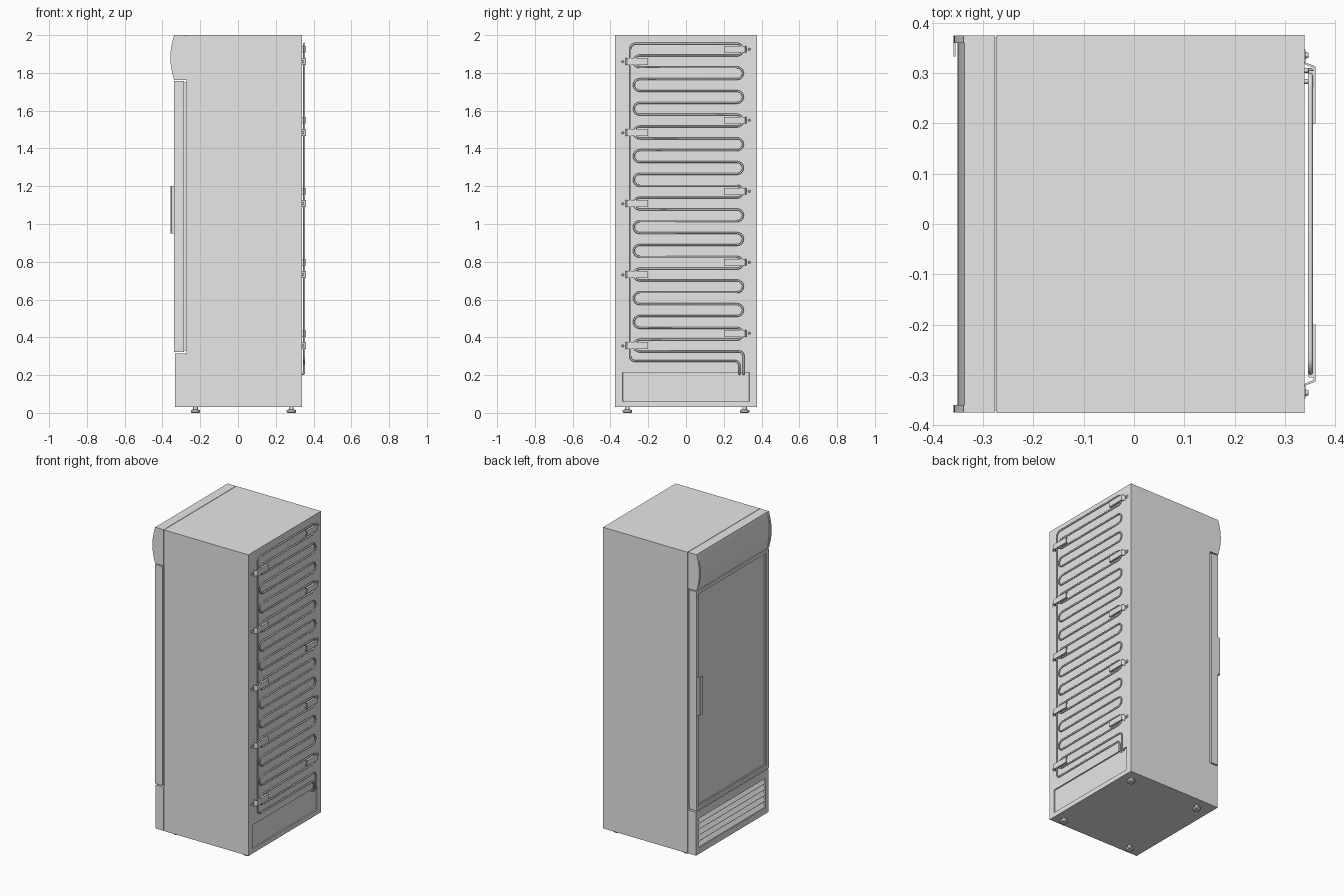
import bpy, bmesh, math
from mathutils import Vector, Matrix

if "Cube" in bpy.data.objects:
    bpy.data.objects.remove(bpy.data.objects["Cube"], do_unlink=True)

grey = bpy.data.materials.new("light grey")
grey.use_nodes = True
grey.diffuse_color = (0.8, 0.8, 0.8, 1)
grey.node_tree.nodes["Principled BSDF"].inputs["Base Color"].default_value = (0.8, 0.8, 0.8, 1)


def finish(name, bm, smooth=False):
    bmesh.ops.recalc_face_normals(bm, faces=bm.faces[:])
    mesh = bpy.data.meshes.new(name)
    bm.to_mesh(mesh)
    bm.free()
    mesh.materials.append(grey)
    ob = bpy.data.objects.new(name, mesh)
    bpy.context.collection.objects.link(ob)
    if smooth:
        bpy.ops.object.select_all(action="DESELECT")
        ob.select_set(True)
        bpy.context.view_layer.objects.active = ob
        bpy.ops.object.shade_smooth_by_angle(angle=math.radians(35))
    return ob


def add_box(bm, lo, hi):
    lo, hi = Vector(lo), Vector(hi)
    m = Matrix.Translation((lo + hi) / 2) @ Matrix.Diagonal((hi - lo).to_4d())
    return bmesh.ops.create_cube(bm, size=1, matrix=m)["verts"]


def box(name, lo, hi):
    bm = bmesh.new()
    add_box(bm, lo, hi)
    return finish(name, bm)


def prism(bm, points, offset):
    """Extrude a closed outline of 3D points along offset."""
    face = bm.faces.new([bm.verts.new(p) for p in points])
    out = bmesh.ops.extrude_face_region(bm, geom=[face])["geom"]
    bmesh.ops.translate(bm, vec=offset, verts=[v for v in out if isinstance(v, bmesh.types.BMVert)])


def recess(bm, direction, lo, hi, depth):
    """Sink a rectangle (y, z limits) into the face looking along x."""
    face = max(bm.faces, key=lambda f: f.calc_center_median().x * direction)
    inner = bmesh.ops.extrude_discrete_faces  # flat inset first, then push inward
    bmesh.ops.inset_region(bm, faces=[face], thickness=0.01)
    for v in face.verts:
        v.co.y = lo[0] if v.co.y < 0 else hi[0]
        v.co.z = lo[1] if v.co.z < face_mid(lo, hi, v, face) else hi[1]
    bmesh.ops.inset_region(bm, faces=[face], thickness=0.0005)
    for v in face.verts:
        v.co.x -= direction * depth


def face_mid(lo, hi, v, face):
    # Vertices already moved sit on a limit; the rest compare with the loop centre
    if abs(v.co.z - lo[1]) < 1e-6:
        return hi[1]
    if abs(v.co.z - hi[1]) < 1e-6:
        return lo[1]
    return sum(w.co.z for w in face.verts) / 4


def recessed_box(name, lo, hi, direction, rlo, rhi, depth):
    bm = bmesh.new()
    add_box(bm, lo, hi)
    bm.normal_update()
    face = max(bm.faces, key=lambda f: f.calc_center_median().x * direction)
    mid = face.calc_center_median().z
    bmesh.ops.inset_region(bm, faces=[face], thickness=0.01)
    for v in face.verts:
        v.co.z = rlo[1] if v.co.z < mid else rhi[1]
        v.co.y = rlo[0] if v.co.y < 0 else rhi[0]
    bmesh.ops.inset_region(bm, faces=[face], thickness=0.0005)
    for v in face.verts:
        v.co.x -= direction * depth
    return finish(name, bm)


del recess, face_mid

BACK, W = 0.338, 0.375

# Cabinet with the sunken service panel on the rear
recessed_box("cabinet", (-0.273, -W, 0.03), (BACK, W, 2), 1, (-0.335, 0.06), (0.335, 0.215), 0.008)

# Door with gasket, stepped frame and sunken glass
box("door_gasket", (-0.286, -0.362, 0.33), (-0.272, 0.362, 1.75))
bm = bmesh.new()
add_box(bm, (-0.338, -0.373, 0.322), (-0.286, 0.373, 1.756))
bm.normal_update()
glass = min(bm.faces, key=lambda f: f.calc_center_median().x)
for width, sink in ((0.03, 0), (0.003, 0.006), (0.012, 0), (0.002, 0.004)):
    bmesh.ops.inset_region(bm, faces=[glass], thickness=width)
    for v in glass.verts:
        v.co.x += sink
finish("door", bm)

# Handle: hooked strip along the door's opening edge
bm = bmesh.new()
hook = [(-0.337, 0.371), (-0.353, 0.371), (-0.358, 0.367), (-0.358, 0.333),
        (-0.354, 0.333), (-0.354, 0.364), (-0.351, 0.367), (-0.337, 0.367)]
prism(bm, [(x, y, 0.95) for x, y in hook], (0, 0, 0.25))
finish("door_handle", bm)


# Curved sign canopy between two end cheeks
def canopy_outline(y, front, bulge, steps=14):
    arc = []
    for i in range(steps + 1):
        t = i / steps
        arc.append((front - bulge * math.sin(math.pi * t) ** 0.9, y, 2 - 0.238 * t))
    return [(-0.276, y, 2)] + arc + [(-0.276, y, 1.762)]


bm = bmesh.new()
prism(bm, canopy_outline(-0.36, -0.337, 0.013), (0, 0.72, 0))
finish("canopy_panel", bm, True)
for side, y in (("right", -0.374), ("left", 0.359)):
    bm = bmesh.new()
    prism(bm, canopy_outline(y, -0.338, 0.02), (0, 0.015, 0))
    finish(side + "_canopy_cheek", bm, True)
box("canopy_joint", (-0.277, -0.37, 1.765), (-0.272, 0.37, 1.995))

# Base cover with a louvred grille
recessed_box("base_cover", (-0.334, -0.374, 0.03), (-0.276, 0.374, 0.314), -1,
             (-0.345, 0.07), (0.345, 0.262), 0.02)
box("base_joint", (-0.277, -0.37, 0.03), (-0.272, 0.37, 0.31))
bm = bmesh.new()
pitch = 0.192 / 5
for i in range(5):
    z = 0.07 + i * pitch
    slat = [(-0.332, z + 0.003), (-0.332, z + 0.008), (-0.316, z + pitch - 0.004), (-0.313, z + pitch - 0.004),
            (-0.313, z + 0.003)]
    prism(bm, [(x, -0.345, h) for x, h in slat], (0, 0.69, 0))
finish("grille_slats", bm)

# Adjustable feet
for end, x in (("front", -0.225), ("rear", 0.283)):
    for side, y in (("right", -0.31), ("left", 0.31)):
        bm = bmesh.new()
        for r1, r2, z0, z1 in ((0.02, 0.025, 0, 0.006), (0.025, 0.025, 0.006, 0.014),
                               (0.025, 0.014, 0.014, 0.019), (0.012, 0.012, 0.018, 0.032)):
            bmesh.ops.create_cone(bm, cap_ends=True, segments=20, radius1=r1, radius2=r2, depth=z1 - z0,
                                  matrix=Matrix.Translation((x, y, (z0 + z1) / 2)))
        finish(f"{end}_{side}_foot", bm, True)

# Condenser coil: serpentine path in the rear plane, then tubed
PX = 0.35
TOP, RUNS, STEP = 1.955, 27, 1.63 / 26
R = STEP / 2


def arc(cy, cz, r, a0, a1, n=8):
    angles = [math.radians(a0 + (a1 - a0) * i / n) for i in range(n + 1)]
    return [(PX, cy + r * math.cos(a), cz + r * math.sin(a)) for a in angles]


path = [(BACK - 0.005, 0.283, 0.205), (PX - 0.003, 0.283, 0.206), (PX, 0.283, 0.212)]
path += arc(0.258, 0.25, 0.025, 0, 90)
path += arc(-0.27, 0.3, 0.025, 270, 180)
path += arc(-0.265, TOP - 0.03, 0.03, 180, 90)
for i in range(RUNS - 1):
    z = TOP - (i + 0.5) * STEP
    path += arc(0.27, z, R, 90, -90) if i % 2 == 0 else arc(-0.245, z, R, 90, 270)
path += arc(0.28, TOP - (RUNS - 1) * STEP - 0.025, 0.025, 90, 0)
path += [(PX, 0.305, 0.212), (PX - 0.003, 0.305, 0.206), (BACK - 0.005, 0.305, 0.205)]

curve = bpy.data.curves.new("coil_path", "CURVE")
curve.dimensions = "3D"
curve.bevel_depth = 0.005
curve.bevel_resolution = 2
spline = curve.splines.new("POLY")
spline.points.add(len(path) - 1)
for point, co in zip(spline.points, path):
    point.co = (*co, 1)
curve.materials.append(grey)
coil = bpy.data.objects.new("condenser_coil", curve)
bpy.context.collection.objects.link(coil)

# Coil brackets: folded strip, narrow foot and screw, alternating sides
strip = [(0.2, 0.356), (0.31, 0.356), (0.318, 0.337), (0.322, 0.337), (0.313, 0.36), (0.2, 0.36)]
for i in range(5):
    for side, s, z in (("left", 1, 1.925), ("right", -1, 1.86)):
        z -= i * 0.376
        bm = bmesh.new()
        prism(bm, [(x, s * y, z - 0.018) for y, x in strip], (0, 0, 0.036))
        for edge in (-0.018, 0.015):
            a, b = sorted((s * 0.2, s * 0.305))
            add_box(bm, (0.346, a, z + edge), (0.358, b, z + edge + 0.003))
        a, b = sorted((s * 0.318, s * 0.346))
        add_box(bm, (0.337, a, z - 0.01), (0.34, b, z + 0.01))
        bmesh.ops.create_cone(bm, cap_ends=True, segments=10, radius1=0.007, radius2=0.005, depth=0.007,
                              matrix=Matrix.Translation((0.343, s * 0.335, z)) @ Matrix.Rotation(math.pi / 2, 4, "Y"))
        finish(f"{side}_coil_bracket_{i + 1}", bm)
